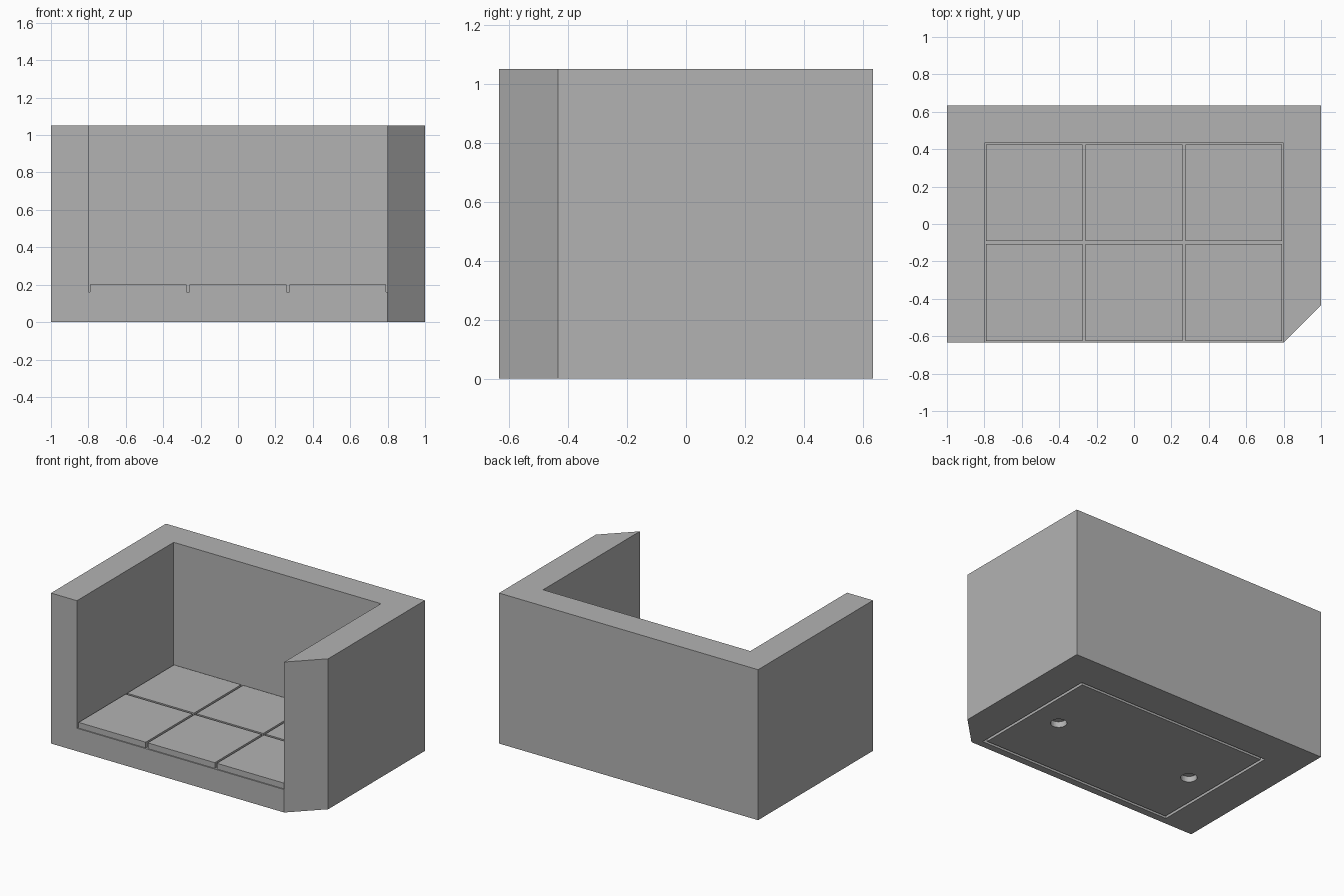
import bpy, bmesh

cube = bpy.data.objects.get("Cube")
if cube:
    bpy.data.objects.remove(cube, do_unlink=True)

# Main dimensions
TILE = 1.6 / 3
WALL = 0.2
X, Y, H = 1.0, TILE + WALL / 2, 1.05
FLOOR, TILE_TOP, GAP = 0.16, 0.2, 0.008
MID_Y = -WALL / 2            # centre of the floor area

grey = bpy.data.materials.new("plain grey")
grey.use_nodes = True
colour = (0.45, 0.45, 0.45, 1)
grey.diffuse_color = colour
grey.node_tree.nodes["Principled BSDF"].inputs["Base Color"].default_value = colour


def prism(name, outline, z0, z1):
    """Extrude a counter-clockwise outline from z0 to z1."""
    bm = bmesh.new()
    face = bm.faces.new([bm.verts.new((x, y, z0)) for x, y in outline])
    top = bmesh.ops.extrude_face_region(bm, geom=[face])["geom"]
    bmesh.ops.translate(bm, vec=(0, 0, z1 - z0),
                        verts=[g for g in top if isinstance(g, bmesh.types.BMVert)])
    bmesh.ops.recalc_face_normals(bm, faces=bm.faces)
    mesh = bpy.data.meshes.new(name)
    bm.to_mesh(mesh)
    bm.free()
    mesh.materials.append(grey)
    obj = bpy.data.objects.new(name, mesh)
    bpy.context.collection.objects.link(obj)
    return obj


def box(name, x0, x1, y0, y1, z0, z1):
    return prism(name, [(x0, y0), (x1, y0), (x1, y1), (x0, y1)], z0, z1)


def cut(obj, cutter):
    """Subtract the cutter, then discard it."""
    mod = obj.modifiers.new("cut", "BOOLEAN")
    mod.operation, mod.solver, mod.object = "DIFFERENCE", "EXACT", cutter
    bpy.context.view_layer.objects.active = obj
    bpy.ops.object.modifier_apply(modifier=mod.name)
    bpy.data.objects.remove(cutter, do_unlink=True)


# Room shell: block with one bevelled front corner, hollowed from the front
room = prism("room_shell", [(-X, -Y), (X - WALL, -Y), (X, WALL - Y), (X, Y), (-X, Y)], 0, H)
cut(room, box("room_cutter", WALL - X, X - WALL, -Y - 1, Y - WALL, FLOOR, H + 1))

# Rectangular groove under the base
ox, oy, width, depth = 0.75, TILE - 0.05, 0.02, 0.04
groove = box("groove_cutter", -ox, ox, MID_Y - oy, MID_Y + oy, -0.1, depth)
ix, iy = ox - width, oy - width
cut(groove, box("core_cutter", -ix, ix, MID_Y - iy, MID_Y + iy, -0.2, 0.2))
cut(room, groove)

# Two round sockets under the base
for side in (-1, 1):
    bpy.ops.mesh.primitive_cylinder_add(vertices=32, radius=0.052, depth=2 * depth,
                                        location=(side * TILE, MID_Y, 0))
    socket = bpy.context.object
    socket.data.materials.append(grey)
    cut(room, socket)

# Floor tiles, three across and two deep
for row in range(2):
    for col in range(3):
        x0, y0 = WALL - X + col * TILE, -Y + row * TILE
        box(f"floor_tile_{row + 1}_{col + 1}", x0 + GAP, x0 + TILE - GAP,
            y0 + GAP, y0 + TILE - GAP, FLOOR, TILE_TOP)
